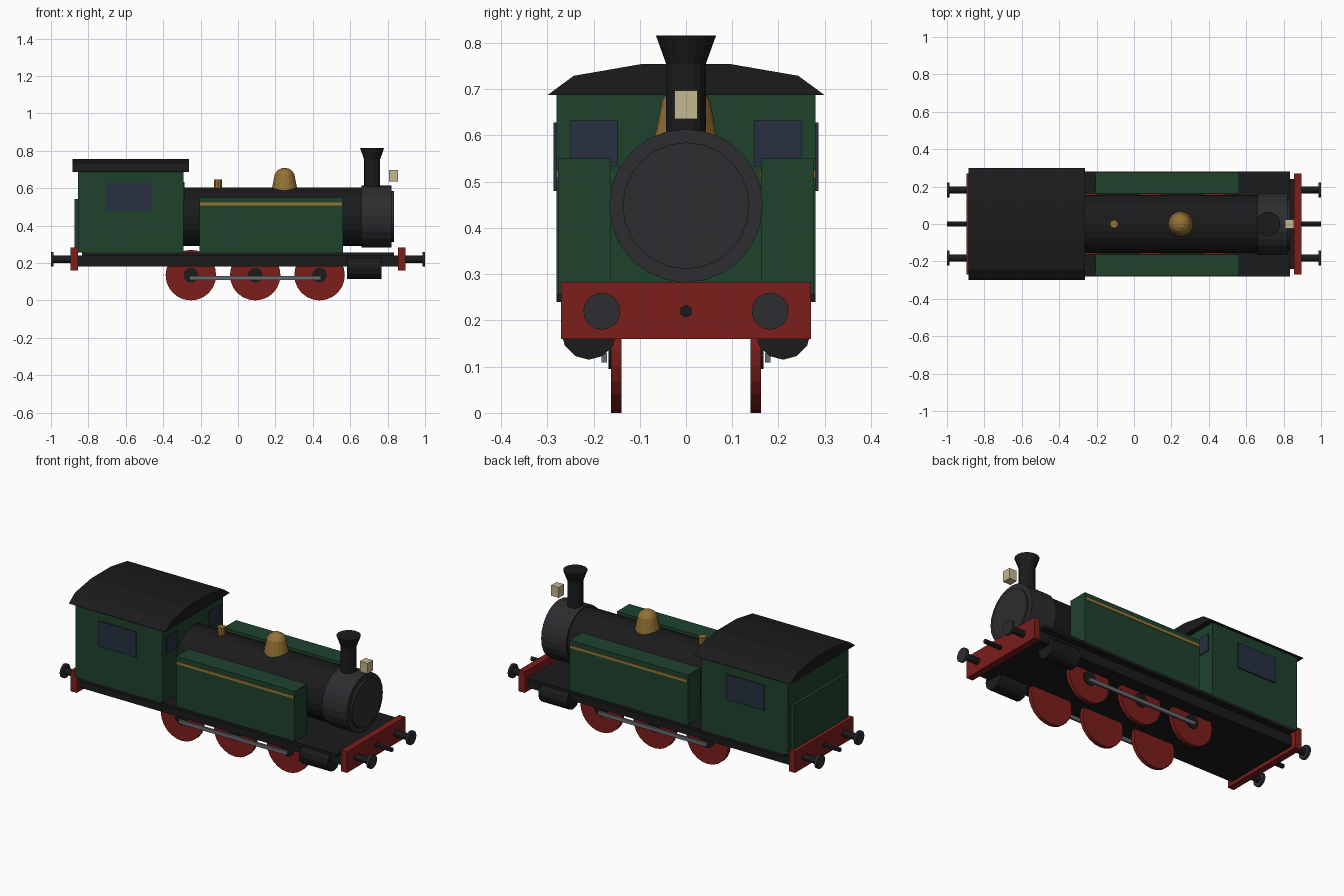
import bpy, bmesh
from math import sin, cos, pi, radians

if "Cube" in bpy.data.objects:
    bpy.data.objects.remove(bpy.data.objects["Cube"])


def mat(name, r, g, b):
    m = bpy.data.materials.new(name)
    m.diffuse_color = (r, g, b, 1)
    m.use_nodes = True
    m.node_tree.nodes["Principled BSDF"].inputs["Base Color"].default_value = m.diffuse_color
    return m


RED = mat("red", .20, .013, .011)
GREEN = mat("green", .013, .055, .027)
BLACK = mat("black", .011, .011, .012)
DARK = mat("dark_grey", .026, .026, .030)
GOLD = mat("brass", .30, .17, .035)
GLASS = mat("glass", .021, .030, .052)
LAMP = mat("lamp_glow", .55, .48, .28)
STEEL = mat("steel", .14, .15, .16)


def finish(name, bm, material):
    bmesh.ops.remove_doubles(bm, verts=bm.verts, dist=1e-5)
    bmesh.ops.recalc_face_normals(bm, faces=bm.faces)
    me = bpy.data.meshes.new(name)
    bm.to_mesh(me)
    bm.free()
    me.materials.append(material)
    ob = bpy.data.objects.new(name, me)
    bpy.context.collection.objects.link(ob)
    return ob


def box(name, x, y, z, material):
    """Box from (min, max) ranges."""
    bm = bmesh.new()
    bmesh.ops.create_cube(bm, size=1)
    for v in bm.verts:
        v.co = [(a + b) / 2 + c * (b - a) for (a, b), c in zip((x, y, z), v.co)]
    return finish(name, bm, material)


def lathe(name, profile, axis, centre, sides, material):
    """Turn (radius, distance) points about an axis through centre."""
    place = {"x": lambda a, b, t: (t, a, b),
             "y": lambda a, b, t: (a, t, b),
             "z": lambda a, b, t: (a, b, t)}[axis]
    bm = bmesh.new()
    rings = []
    for r, t in profile:
        ring = []
        for i in range(sides):
            ang = 2 * pi * i / sides
            p = place(r * sin(ang), r * cos(ang), t)
            ring.append(bm.verts.new([c + q for c, q in zip(centre, p)]))
        rings.append(ring)
    for a, b in zip(rings, rings[1:]):
        for i in range(sides):
            j = (i + 1) % sides
            bm.faces.new((a[i], a[j], b[j], b[i]))
    for ring, (r, t) in ((rings[0], profile[0]), (rings[-1], profile[-1])):
        if r > 0:
            bm.faces.new(ring)
    return finish(name, bm, material)


def rod(name, r, t0, t1, axis, centre, sides, material):
    return lathe(name, [(r, t0), (r, t1)], axis, centre, sides, material)


# Chassis
box("running_plate", (-.834, .834), (-.28, .28), (.24, .257), BLACK)
box("frame", (-.857, .857), (-.24, .24), (.18, .24), BLACK)

# Buffer beams, buffers and couplings at both ends
for end, s in (("front", 1), ("rear", -1)):
    box(end + "_buffer_beam", sorted((s * .855, s * .895)), (-.27, .27), (.16, .283), RED)
    rod(end + "_coupling", .014, s * .89, s, "x", (0, 0, .22), 6, BLACK)
    for side in (-1, 1):
        c = (0, side * .182, .22)
        rod(end + "_buffer_shank", .019, s * .89, s * .986, "x", c, 12, BLACK)
        rod(end + "_buffer_head", .04, s * .986, s, "x", c, 16, DARK)

# Cab with bunker panel and windows
box("cab", (-.856, -.292), (-.28, .28), (.257, .69), GREEN)
box("cab_back_panel", (-.873, -.85), (-.25, .25), (.257, .542), GREEN)
for s in (-1, 1):
    box("cab_side_window", (-.706, -.46), sorted((s * .27, s * .287)), (.48, .628), GLASS)
    box("cab_front_window", (-.30, -.286), sorted((s * .147, s * .25)), (.533, .632), GLASS)

# Curved roof: half of a flattened ten-sided ring
bm = bmesh.new()
arc = [(.30 * cos(radians(a)), .687 + .0715 * sin(radians(a))) for a in range(0, 181, 36)]
face = bm.faces.new([bm.verts.new((-.886, y, z)) for y, z in arc])
ext = bmesh.ops.extrude_face_region(bm, geom=[face], use_keep_orig=True)
bmesh.ops.translate(bm, vec=(.624, 0, 0),
                    verts=[g for g in ext["geom"] if isinstance(g, bmesh.types.BMVert)])
finish("cab_roof", bm, BLACK)

# Boiler, smokebox and door
AX = (0, 0, .448)
rod("boiler", .156, -.30, .67, "x", AX, 24, BLACK)
rod("smokebox", .166, .66, .822, "x", AX, 24, DARK)
rod("smokebox_door", .137, .81, .834, "x", AX, 24, DARK)

# Boiler fittings
lathe("chimney", [(.043, .58), (.043, .755), (.065, .816)], "z", (.717, 0, 0), 16, BLACK)
dome = [(.067, .58), (.067, .60), (.056, .655)]
dome += [(.056 * cos(radians(a)), .655 + .054 * sin(radians(a))) for a in (22.5, 45, 67.5)]
lathe("steam_dome", dome + [(0, .709)], "z", (.249, 0, 0), 16, GOLD)
rod("whistle", .022, .58, .647, "z", (-.107, 0, 0), 10, GOLD)
box("headlamp", (.807, .856), (-.025, .025), (.636, .697), LAMP)

# Both sides: tanks, cylinders, wheels and rods
for side, s in (("left", 1), ("right", -1)):
    box(side + "_tank", (-.207, .561), sorted((s * .162, s * .277)), (.25, .551), GREEN)
    box(side + "_tank_stripe", (-.203, .556), sorted((s * .16, s * .28)), (.508, .524), GOLD)
    rod(side + "_cylinder", .06, .583, .768, "x", (0, s * .21, .175), 12, BLACK)
    for x in (-.252, .092, .436):
        rod(side + "_wheel", .135, s * .139, s * .162, "y", (x, 0, .135), 24, RED)
        rod(side + "_hub", .04, s * .155, s * .168, "y", (x, 0, .135), 12, BLACK)
    box(side + "_coupling_rod", (-.258, .444), sorted((s * .171, s * .183)), (.109, .13), STEEL)
